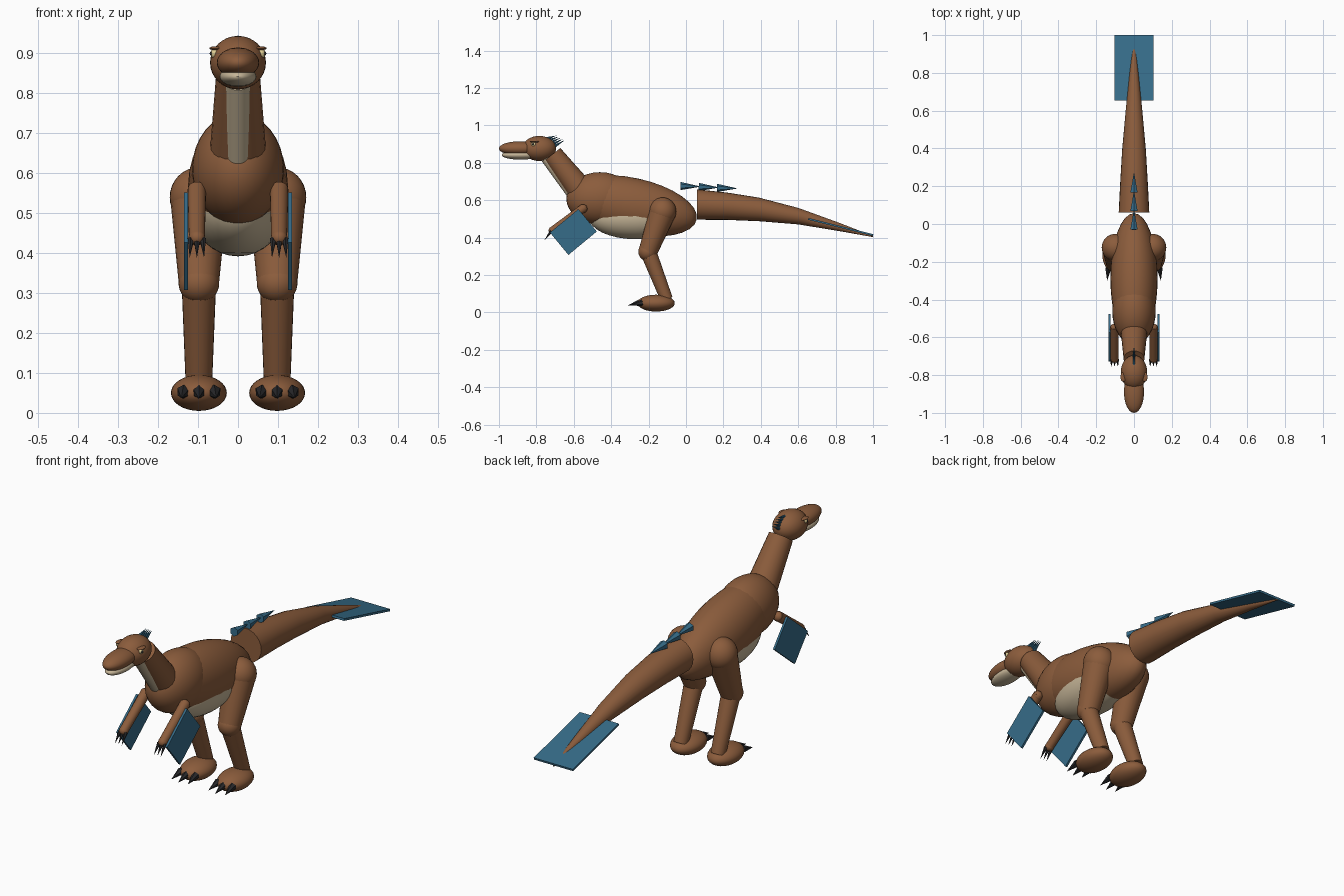
import bpy, bmesh
from math import radians, sin, cos, pi
from mathutils import Vector, Matrix

if "Cube" in bpy.data.objects:
    bpy.data.objects.remove(bpy.data.objects["Cube"])


def material(name, rgb):
    m = bpy.data.materials.new(name)
    m.diffuse_color = (*rgb, 1)
    m.use_nodes = True
    m.node_tree.nodes["Principled BSDF"].inputs["Base Color"].default_value = m.diffuse_color
    return m


BROWN = material("brown_hide", (0.26, 0.108, 0.045))
TAN = material("pale_hide", (0.56, 0.46, 0.31))
BLUE = material("blue_feather", (0.037, 0.15, 0.25))
DARK = material("dark_claw", (0.02, 0.02, 0.022))
EYE = material("eye_pale", (0.75, 0.62, 0.3))


def finish(name, bm, mat, smooth=True):
    bmesh.ops.recalc_face_normals(bm, faces=bm.faces)
    me = bpy.data.meshes.new(name)
    bm.to_mesh(me)
    bm.free()
    me.materials.append(mat)
    ob = bpy.data.objects.new(name, me)
    bpy.context.collection.objects.link(ob)
    if smooth:
        bpy.ops.object.select_all(action='DESELECT')
        ob.select_set(True)
        bpy.context.view_layer.objects.active = ob
        bpy.ops.object.shade_smooth_by_angle(angle=radians(40))
    return ob


def ellipsoid(name, c, r, mat, tilt=0, seg=32):
    bm = bmesh.new()
    m = (Matrix.Translation(c) @ Matrix.Rotation(radians(tilt), 4, 'X')
         @ Matrix.Diagonal((*r, 1)))
    bmesh.ops.create_uvsphere(bm, u_segments=seg, v_segments=seg // 2, radius=1, matrix=m)
    return finish(name, bm, mat)


def cone(name, a, b, ra, rb, mat, seg=24, smooth=True):
    a, b = Vector(a), Vector(b)
    d = b - a
    m = Matrix.Translation((a + b) / 2) @ d.to_track_quat('Z', 'Y').to_matrix().to_4x4()
    bm = bmesh.new()
    bmesh.ops.create_cone(bm, cap_ends=True, segments=seg, radius1=ra, radius2=rb,
                          depth=d.length, matrix=m)
    return finish(name, bm, mat, smooth)


def box(name, c, size, mat, tilt):
    bm = bmesh.new()
    m = (Matrix.Translation(c) @ Matrix.Rotation(radians(tilt), 4, 'X')
         @ Matrix.Diagonal((*size, 1)))
    bmesh.ops.create_cube(bm, size=1, matrix=m)
    return finish(name, bm, mat, False)


# Torso
ellipsoid("body", (0, -0.29, 0.57), (0.125, 0.355, 0.15), BROWN, -12)
ellipsoid("chest", (0, -0.46, 0.61), (0.115, 0.18, 0.14), BROWN)
ellipsoid("belly", (0, -0.27, 0.51), (0.117, 0.25, 0.118), TAN)

# Neck and throat
cone("neck", (0, -0.57, 0.66), (0, -0.715, 0.845), 0.07, 0.055, BROWN)
cone("throat", (0, -0.609, 0.639), (0, -0.745, 0.827), 0.032, 0.032, TAN)

# Head
ellipsoid("skull", (0, -0.785, 0.877), (0.07, 0.09, 0.067), BROWN)
ellipsoid("snout", (0, -0.89, 0.877), (0.053, 0.11, 0.038), BROWN)
ellipsoid("lower_jaw", (0, -0.885, 0.842), (0.046, 0.1, 0.025), TAN)

# Head crest
for i in range(5):
    y, z = -0.745 + 0.011 * i, 0.93 - 0.01 * i
    cone("crest_feather", (0, y, z), (0, y + 0.054, z + 0.016 + 0.004 * i),
         0.008, 0, BLUE, 8, False)

# Tail, lofted from rings
path = [(0.06, 0.577, 0.081), (0.22, 0.568, 0.073), (0.39, 0.551, 0.063),
        (0.6, 0.515, 0.044), (0.82, 0.457, 0.022), (1.0, 0.406, 0.003)]
bm = bmesh.new()
rings = [[bm.verts.new((r * cos(2 * pi * k / 24), y, z + r * sin(2 * pi * k / 24)))
          for k in range(24)] for y, z, r in path]
for p, q in zip(rings, rings[1:]):
    for k in range(24):
        n = (k + 1) % 24
        bm.faces.new((p[k], p[n], q[n], q[k]))
bm.faces.new(rings[0])
bm.faces.new(rings[-1])
finish("tail", bm, BROWN)
box("tail_fan", (0, 0.827, 0.457), (0.206, 0.357, 0.01), BLUE, -14)

# Feathers over the hips
for i in range(3):
    y, z = -0.03 + 0.098 * i, 0.676 - 0.005 * i
    cone("back_feather", (0, y, z), (0, y + 0.11, z - 0.003), 0.022, 0, BLUE, 6, False)

for s, side in ((1, "right"), (-1, "left")):
    # Eyes and brows
    ellipsoid(side + "_eye", (s * 0.058, -0.815, 0.9), (0.011, 0.013, 0.013), EYE, 0, 16)
    ellipsoid(side + "_pupil", (s * 0.066, -0.818, 0.9), (0.005, 0.006, 0.006), DARK, 0, 12)
    ellipsoid(side + "_brow", (s * 0.056, -0.81, 0.913), (0.016, 0.025, 0.005), BROWN, 0, 16)

    # Legs
    x = s * 0.098
    ellipsoid(side + "_hip", (x, -0.125, 0.54), (0.073, 0.073, 0.075), BROWN)
    cone(side + "_thigh", (x, -0.128, 0.53), (x, -0.205, 0.32), 0.071, 0.05, BROWN)
    ellipsoid(side + "_knee", (x, -0.205, 0.325), (0.051, 0.05, 0.05), BROWN)
    cone(side + "_shin", (x, -0.2, 0.32), (x, -0.103, 0.07), 0.043, 0.033, BROWN)
    ellipsoid(side + "_foot", (x, -0.16, 0.05), (0.07, 0.1, 0.045), BROWN)
    for t in (-1, 0, 1):
        cx, cy = x + t * 0.038, -0.245 + abs(t) * 0.012
        cone(side + "_toe_claw", (cx, cy, 0.053), (cx + t * 0.006, cy - 0.068, 0.037),
             0.018, 0, DARK, 6, False)

    # Arms
    x = s * 0.103
    ellipsoid(side + "_shoulder", (x, -0.55, 0.555), (0.023, 0.023, 0.023), BROWN, 0, 16)
    cone(side + "_arm", (x, -0.545, 0.56), (x, -0.715, 0.438), 0.023, 0.02, BROWN)
    ellipsoid(side + "_hand", (x, -0.713, 0.439), (0.021, 0.022, 0.02), BROWN, 0, 16)
    for t in (-1, 0, 1):
        cx = x + t * 0.015
        cone(side + "_finger_claw", (cx, -0.72, 0.435), (cx + t * 0.003, -0.756, 0.388),
             0.009, 0, DARK, 6, False)

    # Wing feathers on the forearm
    box(side + "_wing", (s * 0.13, -0.602, 0.43), (0.01, 0.197, 0.155), BLUE, 39.5)
